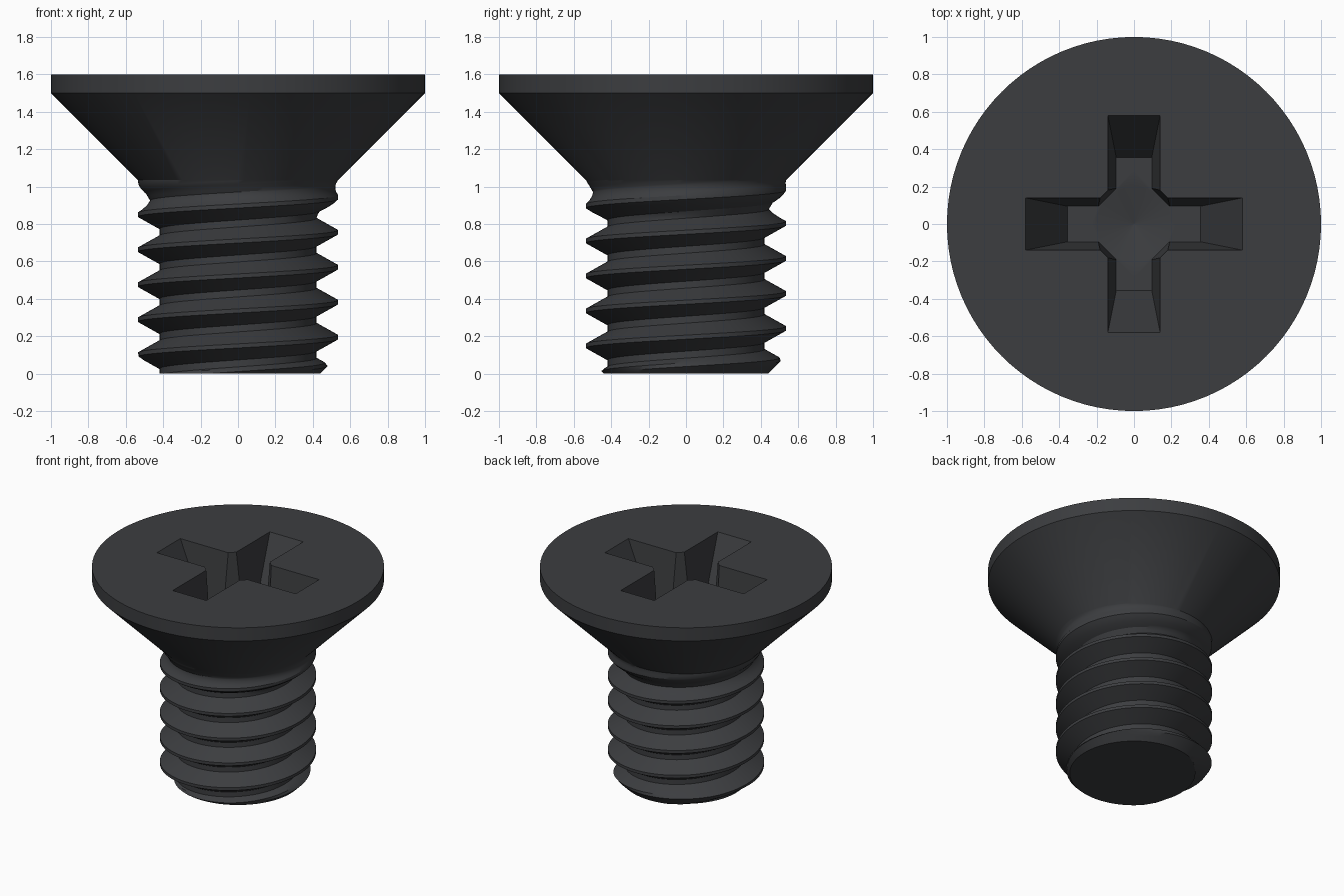
import bpy, bmesh, math

if "Cube" in bpy.data.objects:
    bpy.data.objects.remove(bpy.data.objects["Cube"])

SEG = 96
PITCH, CREST_Z = 0.187, 0.195
R_OUT, R_ROOT, Z_NECK, Z_TOP = 0.535, 0.42, 1.035, 1.6


def clamp(v, a, b):
    return max(a, min(b, v))


def thread_radius(theta, z):
    # distance from the helical crest decides the radius; fades out under the head
    u = (z - CREST_Z) / PITCH - theta / math.tau
    t = abs(u - round(u)) * PITCH
    k = clamp((t - 0.011) / 0.064, 0, 1)
    r = R_OUT - (R_OUT - R_ROOT) * k
    if k > 0.9:
        r += 0.004 * (1 - k) * 10
    fade = clamp((z - 0.84) / (Z_NECK - 0.84), 0, 1)
    r += (R_OUT - r) * fade
    return min(r, 0.44 + z)


def to_object(bm, name):
    bmesh.ops.recalc_face_normals(bm, faces=bm.faces)
    me = bpy.data.meshes.new(name)
    bm.to_mesh(me)
    bm.free()
    ob = bpy.data.objects.new(name, me)
    bpy.context.collection.objects.link(ob)
    return ob


def loft(name, rings):
    # closed solid through rings of equal point count
    bm = bmesh.new()
    loops = [[bm.verts.new(p) for p in ring] for ring in rings]
    n = len(loops[0])
    for a, b in zip(loops, loops[1:]):
        for i in range(n):
            j = (i + 1) % n
            bm.faces.new((a[i], a[j], b[j], b[i]))
    bm.faces.new(loops[0])
    bm.faces.new(loops[-1])
    return to_object(bm, name)


# threaded shank: helical rows clamped between the flat tip and the neck
offsets = (-0.075, -0.068, -0.05, -0.03, -0.011, 0.011, 0.03, 0.05, 0.068, 0.075, PITCH / 2)
bases = [CREST_Z + PITCH * k + o for k in range(-3, 6) for o in offsets]
bm = bmesh.new()
grid = []
for base in bases:
    row = []
    for j in range(SEG + 1):
        th = math.tau * j / SEG
        z = clamp(base + PITCH * j / SEG, 0, Z_NECK)
        r = thread_radius(th, z)
        row.append(bm.verts.new((r * math.cos(th), r * math.sin(th), z)))
    grid.append(row)
for a, b in zip(grid, grid[1:]):
    for j in range(SEG):
        quad = (a[j], a[j + 1], b[j + 1], b[j])
        zs = [v.co.z for v in quad]
        if max(zs) > 1e-6 and min(zs) < Z_NECK - 1e-6:
            bm.faces.new(quad)
bmesh.ops.remove_doubles(bm, verts=bm.verts, dist=1e-4)
bmesh.ops.delete(bm, geom=[v for v in bm.verts if not v.link_faces], context='VERTS')

# countersunk head: grow the neck loop up through the cone and the rim
edges = [e for e in bm.edges if e.is_boundary and e.verts[0].co.z > 1.0]
for r, z in ((1.0, 1.5), (1.0, Z_TOP)):
    new = bmesh.ops.extrude_edge_only(bm, edges=edges)["geom"]
    edges = [g for g in new if isinstance(g, bmesh.types.BMEdge)]
    for v in (g for g in new if isinstance(g, bmesh.types.BMVert)):
        s = r / math.hypot(v.co.x, v.co.y)
        v.co = (v.co.x * s, v.co.y * s, z)
bmesh.ops.holes_fill(bm, edges=[e for e in bm.edges if e.is_boundary], sides=0)
screw = to_object(bm, "countersunk_screw")

# cross recess cutters: two tapered arms, a diamond for the corners, a conical pit
DEPTH, OVER = 0.45, 0.05


def tapered(name, corners_top, corners_low):
    k = OVER / DEPTH
    high = [(a[0] + (a[0] - b[0]) * k, a[1] + (a[1] - b[1]) * k, Z_TOP + OVER)
            for a, b in zip(corners_top, corners_low)]
    low = [(b[0], b[1], Z_TOP - DEPTH) for b in corners_low]
    return loft(name, [high, low])


def rect(x, y):
    return [(x, y), (-x, y), (-x, -y), (x, -y)]


def diamond(s):
    return [(s, 0), (0, s), (-s, 0), (0, -s)]


def circle(r, z):
    return [(r * math.cos(math.tau * i / 48), r * math.sin(math.tau * i / 48), z) for i in range(48)]


cutters = [
    tapered("recess_arm_x", rect(0.58, 0.14), rect(0.355, 0.095)),
    tapered("recess_arm_y", rect(0.14, 0.58), rect(0.095, 0.355)),
    tapered("recess_corners", diamond(0.32), diamond(0.286)),
    loft("recess_pit", [circle(0.2, 1.19), circle(0.2, 1.15), circle(0.004, 1.07)]),
]
bpy.context.view_layer.objects.active = screw
screw.select_set(True)
for c in cutters:
    c.hide_render = True
    m = screw.modifiers.new(c.name, 'BOOLEAN')
    m.operation, m.solver, m.object = 'DIFFERENCE', 'EXACT', c
    bpy.ops.object.modifier_apply(modifier=m.name)
for c in cutters:
    bpy.data.objects.remove(c)

# black finish
mat = bpy.data.materials.new("black_steel")
mat.diffuse_color = (0.045, 0.047, 0.051, 1)
mat.use_nodes = True
mat.node_tree.nodes["Principled BSDF"].inputs["Base Color"].default_value = mat.diffuse_color
screw.data.materials.clear()
screw.data.materials.append(mat)
bpy.ops.object.shade_smooth_by_angle(angle=math.radians(30))
